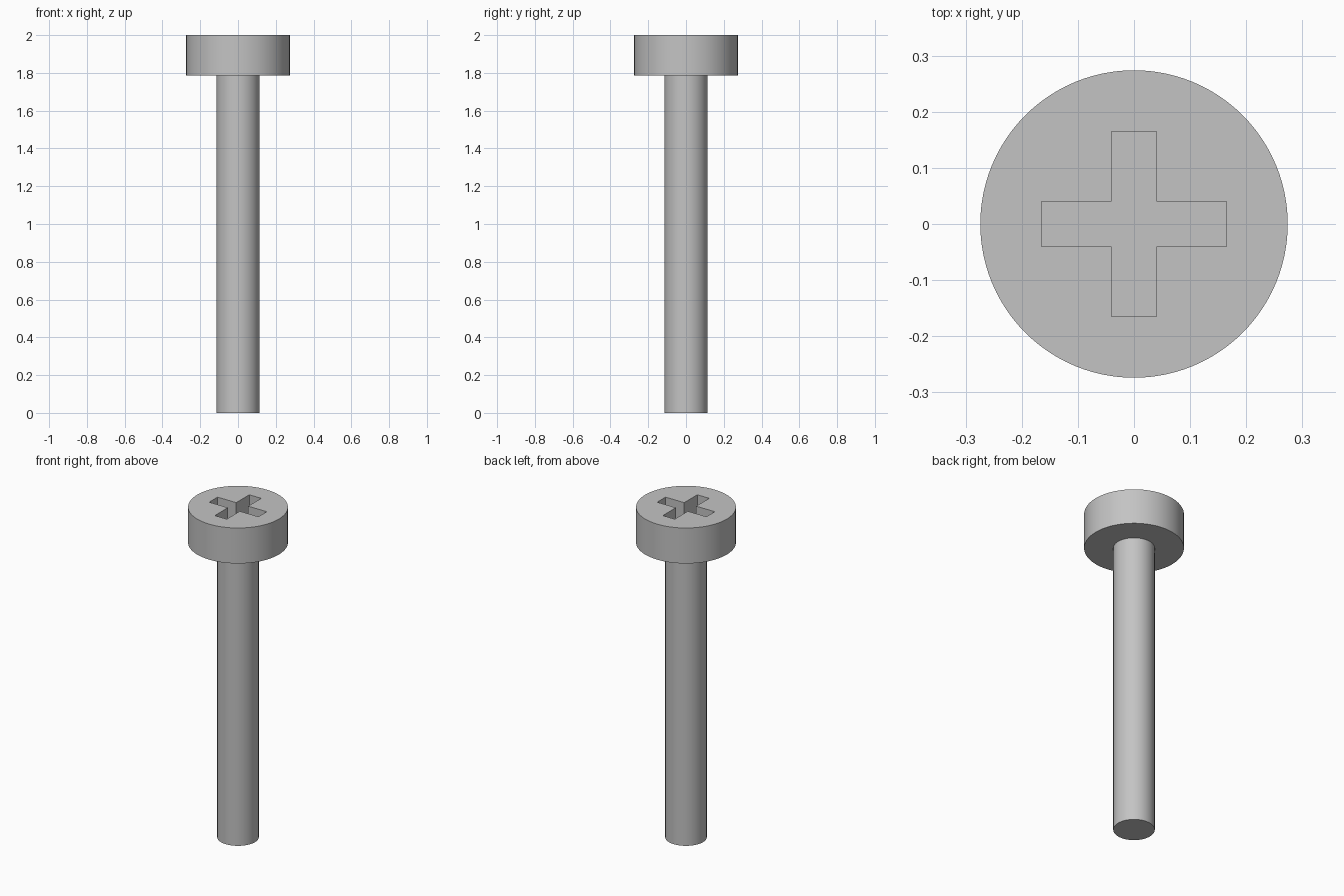
import bpy
import math

cube = bpy.data.objects.get("Cube")
if cube:
    bpy.data.objects.remove(cube, do_unlink=True)

HEAD_R, SHANK_R = 0.274, 0.114
HEAD_Z, TOP_Z = 1.785, 2.0
SLOT_LEN, SLOT_W, SLOT_DEPTH = 0.33, 0.08, 0.11

steel = bpy.data.materials.new("steel grey")
steel.use_nodes = True
grey = (0.55, 0.55, 0.55, 1)
steel.diffuse_color = grey
steel.node_tree.nodes["Principled BSDF"].inputs["Base Color"].default_value = grey


def cylinder(name, radius, z0, z1):
    bpy.ops.mesh.primitive_cylinder_add(
        vertices=96, radius=radius, depth=z1 - z0, location=(0, 0, (z0 + z1) / 2))
    obj = bpy.context.object
    obj.name = name
    obj.data.materials.append(steel)
    return obj


def smooth(obj):
    bpy.ops.object.select_all(action='DESELECT')
    obj.select_set(True)
    bpy.context.view_layer.objects.active = obj
    bpy.ops.object.shade_smooth_by_angle(angle=math.radians(30))


# Shank and head
shank = cylinder("shank", SHANK_R, 0, HEAD_Z)
head = cylinder("head", HEAD_R, HEAD_Z, TOP_Z)

# Cross recess: two crossed bars cut out of the head
for name, size in (("recess_cutter_x", (SLOT_LEN, SLOT_W)),
                   ("recess_cutter_y", (SLOT_W, SLOT_LEN))):
    bpy.ops.mesh.primitive_cube_add(size=1, location=(0, 0, TOP_Z))
    cutter = bpy.context.object
    cutter.name = name
    cutter.scale = (*size, 2 * SLOT_DEPTH)
    cutter.data.materials.append(steel)
    cut = head.modifiers.new(name, 'BOOLEAN')
    cut.operation = 'DIFFERENCE'
    cut.solver = 'EXACT'
    cut.object = cutter
    bpy.ops.object.select_all(action='DESELECT')
    bpy.context.view_layer.objects.active = head
    head.select_set(True)
    bpy.ops.object.modifier_apply(modifier=cut.name)
    bpy.data.objects.remove(cutter, do_unlink=True)

for part in (shank, head):
    smooth(part)
